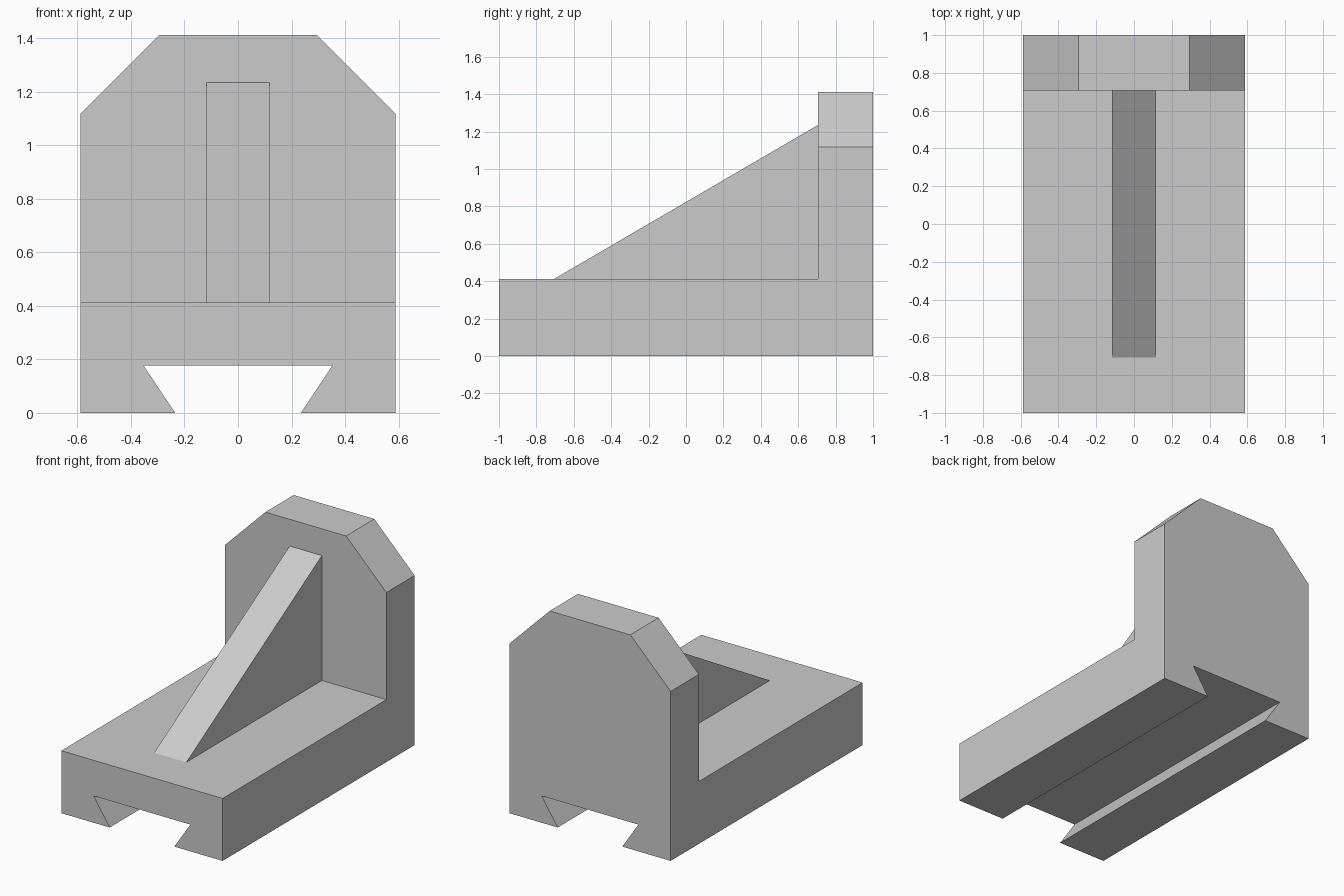
import bpy, bmesh
from mathutils import Vector

cube = bpy.data.objects.get("Cube")
if cube:
    bpy.data.objects.remove(cube, do_unlink=True)

U = 1 / 17  # drawing unit: the base is 34 units long

grey = bpy.data.materials.new("plain grey")
grey.use_nodes = True
grey.diffuse_color = (0.6, 0.6, 0.6, 1)
grey.node_tree.nodes["Principled BSDF"].inputs["Base Color"].default_value = (0.6, 0.6, 0.6, 1)


def prism(name, profile, place, sweep):
    """Extrude a closed profile, mapped to space by place, along sweep."""
    bm = bmesh.new()
    face = bm.faces.new([bm.verts.new(Vector(place(a, b)) * U) for a, b in profile])
    new = bmesh.ops.extrude_face_region(bm, geom=[face])["geom"]
    verts = [v for v in new if isinstance(v, bmesh.types.BMVert)]
    bmesh.ops.translate(bm, vec=Vector(sweep) * U, verts=verts)
    bmesh.ops.recalc_face_normals(bm, faces=bm.faces)
    mesh = bpy.data.meshes.new(name)
    bm.to_mesh(mesh)
    bm.free()
    mesh.materials.append(grey)
    obj = bpy.data.objects.new(name, mesh)
    bpy.context.collection.objects.link(obj)
    return obj


def combine(target, other, operation):
    """Apply a boolean and remove the helper."""
    mod = target.modifiers.new(operation, 'BOOLEAN')
    mod.operation, mod.object, mod.solver = operation, other, 'EXACT'
    other.hide_render = True
    bpy.context.view_layer.objects.active = target
    bpy.ops.object.modifier_apply(modifier=mod.name)
    bpy.data.objects.remove(other, do_unlink=True)


# Body: chamfered upright outline with a dovetail slot, run the full length
half = [(6, 3), (4, 0), (10, 0), (10, 19), (5, 24)]
outline = half + [(-x, z) for x, z in reversed(half)]
body = prism("angle_bracket", outline, lambda x, z: (x, -17, z), (0, 34, 0))

# Clear the space above the base, leaving the upright wall at the back
space = prism("clearance", [(-20, 7), (12, 7), (12, 30), (-20, 30)],
              lambda y, z: (-12, y, z), (24, 0, 0))
combine(body, space, 'DIFFERENCE')

# Centre rib, sunk slightly into the base and the wall
slope = 14 / 24
rib = prism("centre_rib", [(-12 - 1 / slope, 6), (13, 6), (13, 21 + slope)],
            lambda y, z: (-2, y, z), (4, 0, 0))
combine(body, rib, 'UNION')
